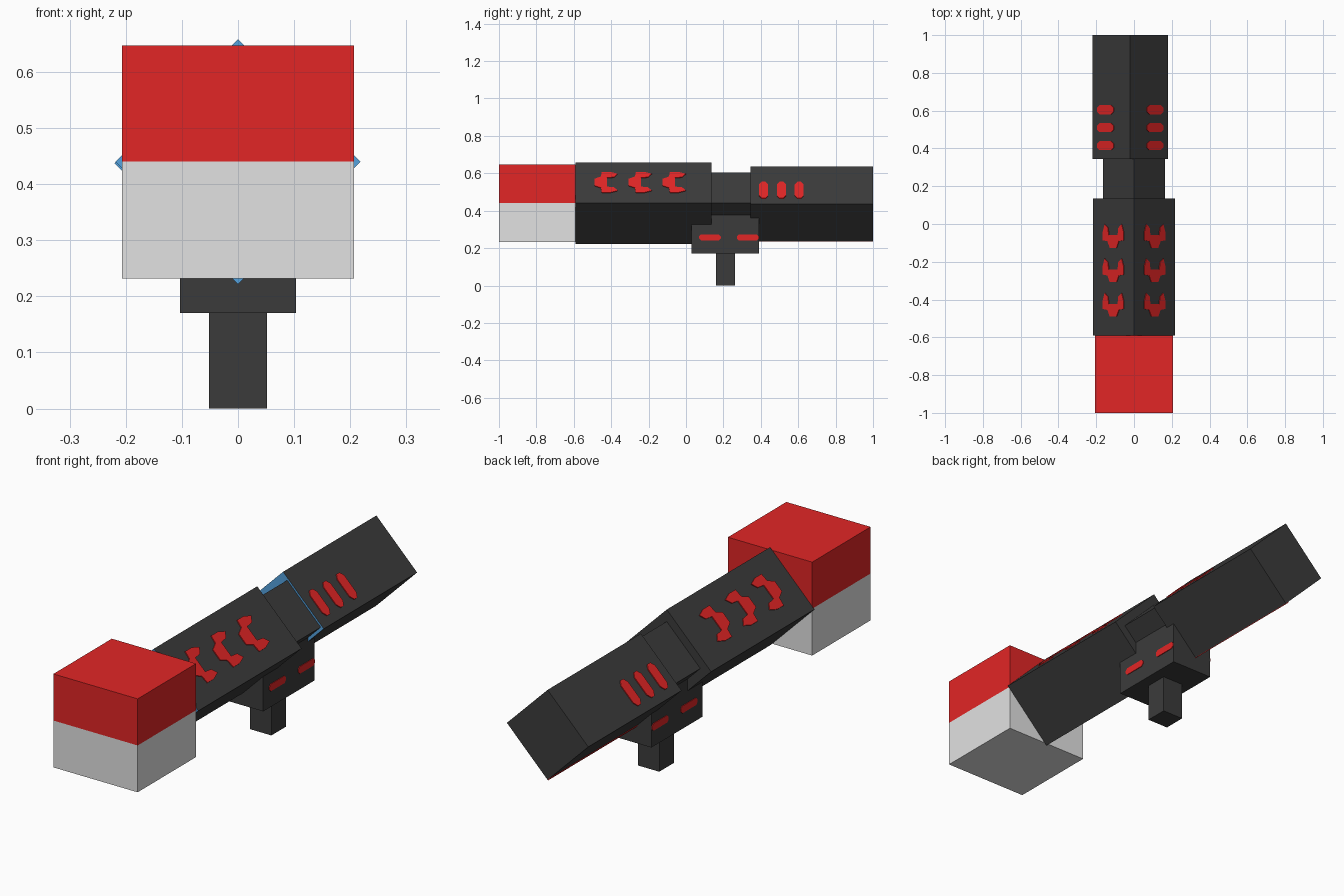
import bpy, bmesh
from mathutils import Vector

old = bpy.data.objects.get("Cube")
if old:
    bpy.data.objects.remove(old, do_unlink=True)


def material(name, rgb):
    m = bpy.data.materials.new(name)
    m.use_nodes = True
    m.diffuse_color = (*rgb, 1)
    m.node_tree.nodes["Principled BSDF"].inputs["Base Color"].default_value = (*rgb, 1)
    return m


dark = material("charcoal", (0.044, 0.044, 0.044))
red = material("red", (0.76, 0.019, 0.019))
grey = material("light grey", (0.76, 0.76, 0.76))
blue = material("sky blue", (0.09, 0.36, 0.73))


def finish(name, bm, mats):
    bmesh.ops.recalc_face_normals(bm, faces=bm.faces)
    mesh = bpy.data.meshes.new(name)
    bm.to_mesh(mesh)
    bm.free()
    for m in mats:
        mesh.materials.append(m)
    ob = bpy.data.objects.new(name, mesh)
    bpy.context.collection.objects.link(ob)
    return ob


def prism(outline, origin, u, v, depth):
    """Extrude a flat outline, laid out along u and v, by the depth vector."""
    bm = bmesh.new()
    o, u, v = Vector(origin), Vector(u), Vector(v)
    face = bm.faces.new([bm.verts.new(o + u * a + v * b) for a, b in outline])
    top = bmesh.ops.extrude_face_region(bm, geom=[face], use_keep_orig=True)["geom"]
    moved = [g for g in top if isinstance(g, bmesh.types.BMVert)]
    bmesh.ops.translate(bm, verts=moved, vec=Vector(depth))
    bmesh.ops.recalc_face_normals(bm, faces=bm.faces)
    return bm


def rect(a, b):
    return [(-a, -b), (a, -b), (a, b), (-a, b)]


def box(half_x, y0, y1, z0, z1):
    return prism(rect(half_x, (z1 - z0) / 2), (0, y0, (z0 + z1) / 2),
                 (1, 0, 0), (0, 0, 1), (0, y1 - y0, 0))


def diamond(name, cx, cz, r, y0, y1, blue_front=True):
    bm = prism([(-r, 0), (0, -r), (r, 0), (0, r)], (cx, y0, cz),
               (1, 0, 0), (0, 0, 1), (0, y1 - y0, 0))
    for f in bm.faces:
        f.material_index = int(blue_front and f.normal.y < -0.9)
    return finish(name, bm, [dark, blue])


# Two-tone head: red upper half, grey lower half
bm = box(0.207, -1, -0.59, 0.232, 0.647)
bmesh.ops.bisect_plane(bm, geom=bm.verts[:] + bm.edges[:] + bm.faces[:],
                       plane_co=(0, 0, 0.44), plane_no=(0, 0, 1))
for f in bm.faces:
    f.material_index = int(f.calc_center_median().z > 0.44)
finish("head_block", bm, [grey, red])

# Diamond-section handle
FRONT = (0, 0.44, 0.218)
REAR = (-0.02, 0.437, 0.2)
diamond("front_body", *FRONT, -0.59, 0.135)
diamond("neck", 0, 0.44, 0.165, 0.12, 0.36, False)
diamond("rear_grip", *REAR, 0.345, 1)

# Mount and post below
finish("mount", box(0.103, 0.03, 0.39, 0.17, 0.42), [dark])
finish("post", box(0.052, 0.16, 0.262, 0, 0.18), [dark])

# Painted marks on the sloping upper faces
claw = [(-0.055, -0.06), (-0.055, -0.085), (-0.03, -0.09), (-0.018, -0.125),
        (0.018, -0.125), (0.03, -0.09), (0.055, -0.085), (0.055, -0.04),
        (0.045, 0), (0.027, -0.02), (0.024, -0.058),
        (-0.024, -0.058), (-0.027, -0.02), (-0.045, 0), (-0.055, -0.04)]


def pill(a, b, c):
    return [(-a, -b + c), (-a + c, -b), (a - c, -b), (a, -b + c),
            (a, b - c), (a - c, b), (-a + c, b), (-a, b - c)]


def slope_mark(name, outline, section, side, d, y):
    cx, cz, r = section
    finish(name, prism(outline, (cx + side * d, y, cz + r - d),
                       (side, 0, -1), (0, 1, 0), (side * 0.003, 0, 0.003)), [red])


for side, label in ((1, "left"), (-1, "right")):
    for i in range(3):
        slope_mark(f"claw_mark_{label}_{i + 1}", claw, FRONT, side, 0.108, -0.365 + i * 0.182)
        slope_mark(f"grip_mark_{label}_{i + 1}", pill(0.044, 0.024, 0.014),
                   REAR, side, 0.129, 0.415 + i * 0.095)
    # Dashes on the mount sides
    for i, y in enumerate((0.128, 0.331)):
        finish(f"mount_mark_{label}_{i + 1}",
               prism(pill(0.058, 0.016, 0.01), (side * 0.103, y, 0.257),
                     (0, 1, 0), (0, 0, 1), (side * 0.003, 0, 0)), [red])

# Thin red trim along the bottom edge of the grip
cx, cz, r = REAR
finish("grip_trim", prism(rect(0.007, 0.305), (cx - 0.007, 0.695, cz - r + 0.007),
                          (-1, 0, 1), (0, 1, 0), (-0.002, 0, -0.002)), [red])
